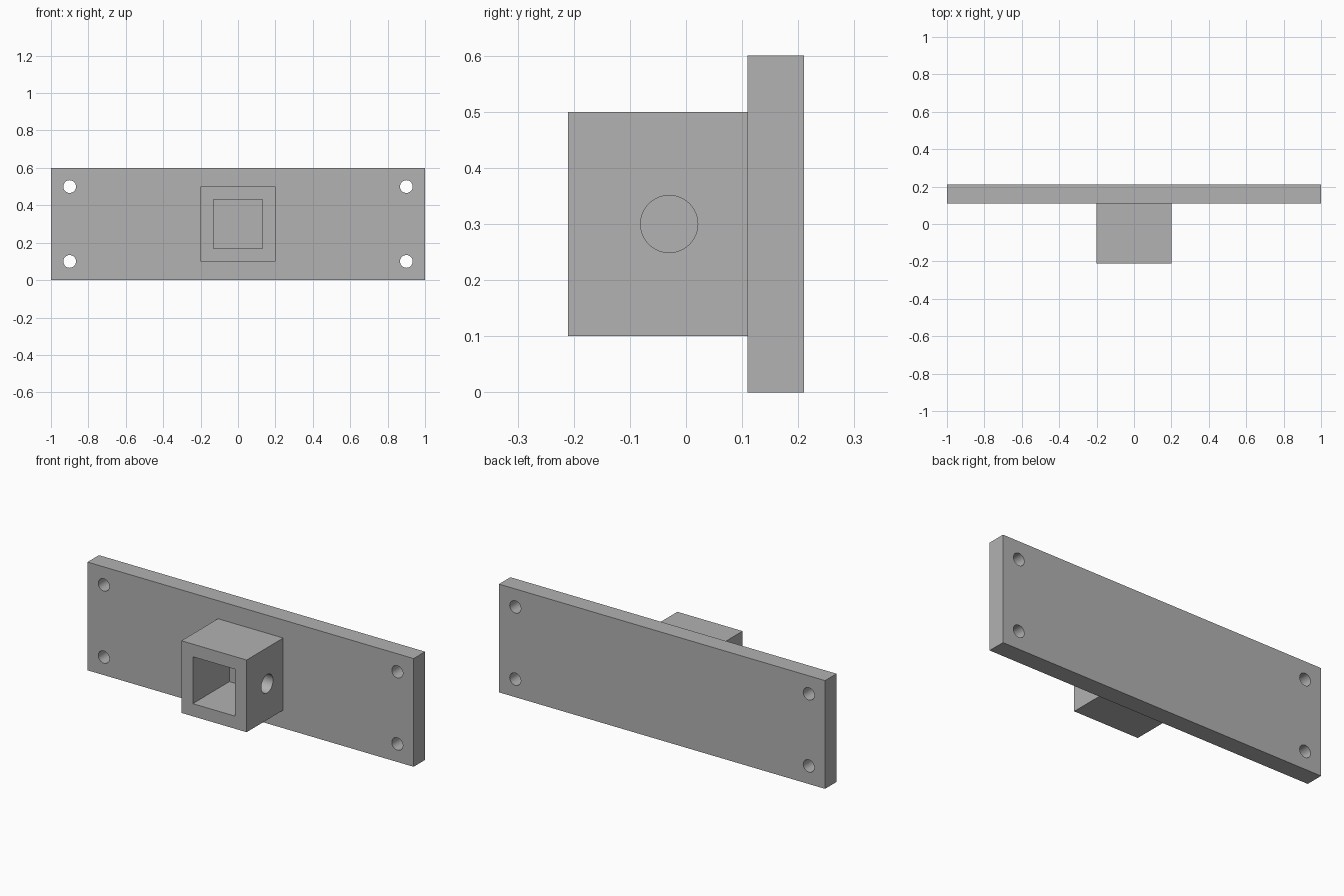
import bpy
from math import pi, radians
from mathutils import Vector

cube = bpy.data.objects.get("Cube")
if cube:
    bpy.data.objects.remove(cube, do_unlink=True)

grey = bpy.data.materials.new("plain grey")
grey.use_nodes = True
grey.diffuse_color = (0.445, 0.445, 0.445, 1)
grey.node_tree.nodes["Principled BSDF"].inputs["Base Color"].default_value = grey.diffuse_color


def box(name, low, high):
    low, high = Vector(low), Vector(high)
    bpy.ops.mesh.primitive_cube_add(size=1, location=(low + high) / 2)
    ob = bpy.context.object
    ob.name = name
    ob.scale = high - low
    bpy.ops.object.transform_apply(location=False, rotation=False, scale=True)
    ob.data.materials.append(grey)
    return ob


def rod(name, centre, radius, length, rotation):
    bpy.ops.mesh.primitive_cylinder_add(vertices=48, radius=radius, depth=length,
                                        location=centre, rotation=rotation)
    ob = bpy.context.object
    ob.name = name
    ob.data.materials.append(grey)
    return ob


def cut(target, cutter):
    mod = target.modifiers.new("cut", "BOOLEAN")
    mod.operation = "DIFFERENCE"
    mod.solver = "EXACT"
    mod.object = cutter
    bpy.ops.object.select_all(action="DESELECT")
    bpy.context.view_layer.objects.active = target
    target.select_set(True)
    bpy.ops.object.modifier_apply(modifier=mod.name)
    bpy.data.objects.remove(cutter, do_unlink=True)


# Back plate with a bolt hole near each corner
plate = box("mounting_plate", (-1, 0.11, 0), (1, 0.21, 0.6))
for x in (-0.9, 0.9):
    for z in (0.1, 0.5):
        cut(plate, rod("bolt_hole", (x, 0.16, z), 0.034, 0.3, (pi / 2, 0, 0)))

# Square socket, open to the front and ending at the plate
socket = box("square_socket", (-0.2, -0.21, 0.1), (0.2, 0.11, 0.5))
cut(socket, box("socket_opening", (-0.13, -0.4, 0.17), (0.13, 0.3, 0.43)))

# Pin hole through the left wall only
cut(socket, rod("pin_hole", (0.2, -0.03, 0.3), 0.051, 0.3, (0, pi / 2, 0)))

# Smooth the round holes, keep the box edges sharp
for part in (plate, socket):
    bpy.ops.object.select_all(action="DESELECT")
    bpy.context.view_layer.objects.active = part
    part.select_set(True)
    bpy.ops.object.shade_smooth_by_angle(angle=radians(30))
